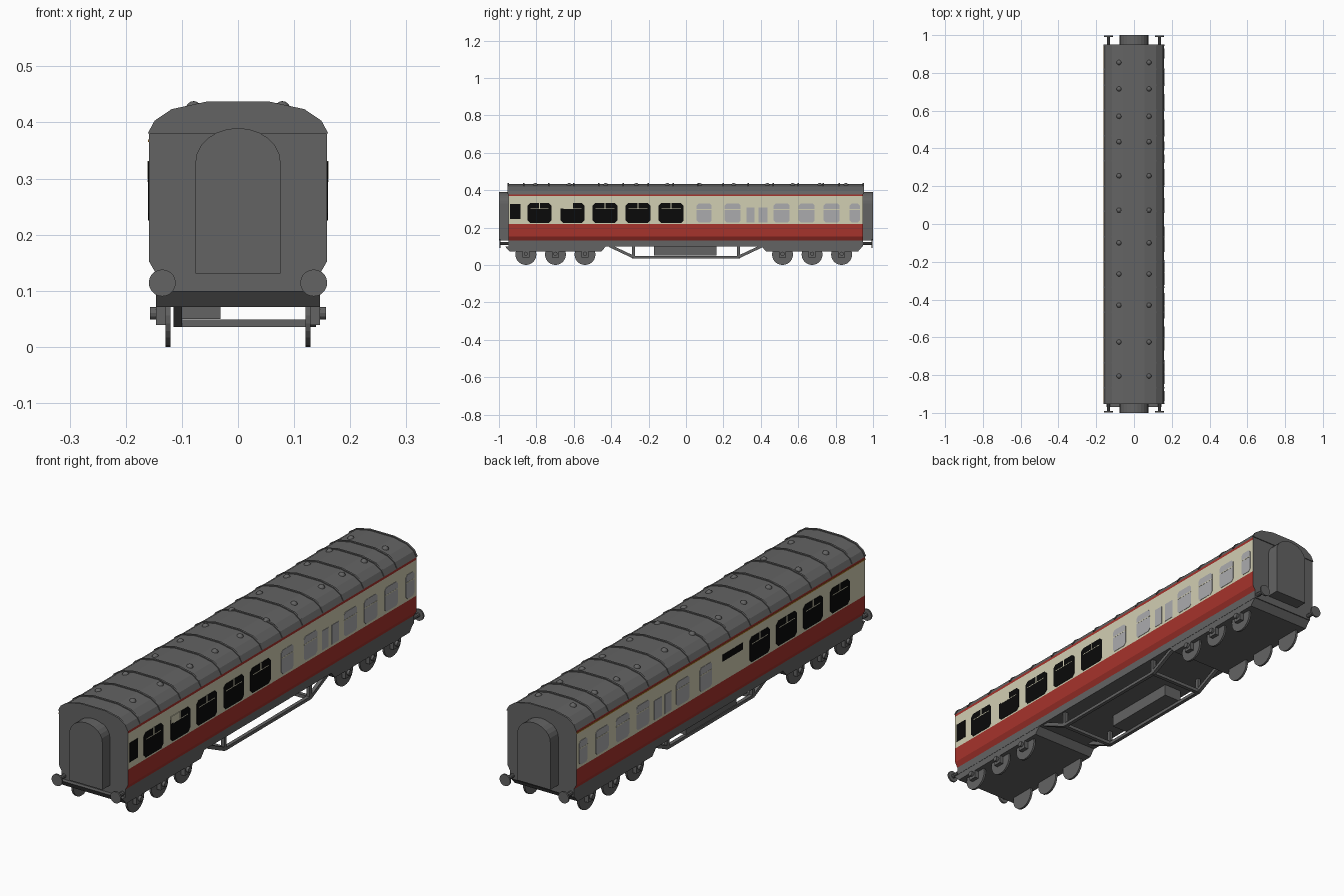
import bpy, bmesh, math
from mathutils import Vector

if "Cube" in bpy.data.objects:
    bpy.data.objects.remove(bpy.data.objects["Cube"])


def material(name, rgb):
    m = bpy.data.materials.new(name)
    m.diffuse_color = (*rgb, 1)
    m.use_nodes = True
    m.node_tree.nodes["Principled BSDF"].inputs["Base Color"].default_value = m.diffuse_color
    return m


GREY = material("dark grey", (0.125, 0.125, 0.125))
RED = material("carriage red", (0.38, 0.033, 0.025))
CREAM = material("cream", (0.64, 0.62, 0.45))
BLACK = material("window black", (0.003, 0.003, 0.003))
PALE = material("pale window grey", (0.41, 0.41, 0.42))
GOLD = material("gold line", (0.5, 0.22, 0.03))


def prism(name, pts, axis, a, b, mat):
    """Extrude a 2D outline along x (outline is y,z) or y (outline is x,z)."""
    bm = bmesh.new()
    def place(p, t):
        return (t, p[0], p[1]) if axis == 'x' else (p[0], t, p[1])
    lo = [bm.verts.new(place(p, a)) for p in pts]
    hi = [bm.verts.new(place(p, b)) for p in pts]
    n = len(pts)
    bm.faces.new(lo)
    bm.faces.new(hi)
    for i in range(n):
        j = (i + 1) % n
        bm.faces.new((lo[i], lo[j], hi[j], hi[i]))
    bmesh.ops.recalc_face_normals(bm, faces=bm.faces)
    me = bpy.data.meshes.new(name)
    bm.to_mesh(me)
    bm.free()
    me.materials.append(mat)
    ob = bpy.data.objects.new(name, me)
    bpy.context.collection.objects.link(ob)
    return ob


def rect(u0, u1, v0, v1, c=0.0):
    """Rectangle outline with optional cut corners."""
    if not c:
        return [(u0, v0), (u1, v0), (u1, v1), (u0, v1)]
    return [(u0 + c, v0), (u1 - c, v0), (u1, v0 + c), (u1, v1 - c),
            (u1 - c, v1), (u0 + c, v1), (u0, v1 - c), (u0, v0 + c)]


def circle(u, v, r, n=20):
    return [(u + r * math.cos(2 * math.pi * i / n), v + r * math.sin(2 * math.pi * i / n))
            for i in range(n)]


def mirrored(half):
    return half + [(-x, z) for x, z in reversed(half)]


def bar(name, p, q, x0, x1, w):
    """Straight bar in the y-z plane."""
    p, q = Vector(p), Vector(q)
    d = (q - p).normalized() * w / 2
    n = Vector((-d.y, d.x))
    return prism(name, [p + n, p - n, q - n, q + n], 'x', x0, x1, GREY)


# Body shell, coloured by height on the side faces
Y0, Y1 = -0.95, 0.947
roof = [(0.159, 0.378), (0.147, 0.400), (0.117, 0.420), (0.056, 0.433)]
half = [(0.147, 0.132), (0.159, 0.153), (0.159, 0.218), (0.159, 0.368)] + roof
body = prism("carriage_body", mirrored(half), 'y', Y0, Y1, GREY)
body.data.materials.append(RED)
body.data.materials.append(CREAM)
for f in body.data.polygons:
    if abs(f.normal.x) > 0.75 and f.center.z < 0.378:
        f.material_index = 2 if 0.218 < f.center.z < 0.368 else 1
prism("gold_line", rect(Y0, Y1, 0.365, 0.370), 'x', -0.1605, -0.158, GOLD)

# Roof ribs and end lips
rib = mirrored([(x * 1.012, 0.3 + (z - 0.3) * 1.03) for x, z in roof])
for i, y in enumerate([Y0, -0.868] + [-0.735 + 0.1336 * k for k in range(12)] + [0.82, Y1]):
    prism(f"roof_rib_{i}", rib, 'y', y - 0.004, y + 0.004, GREY)

# Roof ventilators
for y in (0.855, 0.715, 0.57, 0.435, 0.255, 0.073, -0.10, -0.265, -0.43, -0.625, -0.805):
    for x in (-0.079, 0.079):
        bpy.ops.mesh.primitive_uv_sphere_add(segments=12, ring_count=8, radius=0.014,
                                             location=(x, y, 0.424))
        vent = bpy.context.object
        vent.name = "roof_ventilator"
        vent.data.materials.append(GREY)
        bpy.ops.object.shade_smooth_by_angle()

# Windows on both sides
pale = [(0.057, 0.137), (0.206, 0.292), (0.468, 0.554), (0.602, 0.688), (0.736, 0.822),
        (0.875, 0.93), (0.324, 0.367), (0.388, 0.436)]
dark = [(-0.847, -0.72), (-0.67, -0.543), (-0.5, -0.366), (-0.323, -0.19), (-0.147, -0.013)]


def window(s, y0, y1, z0, z1, mat, c=0.0):
    prism("window", rect(y0, y1, z0, z1, c), 'x', s * 0.157, s * 0.1605, mat)


def glazing_bar(s, y0, y1, z0, z1):
    prism("glazing_bar", rect(y0, y1, z0, z1), 'x', s * 0.157, s * 0.1612, CREAM)


for s in (-1, 1):
    for i, (y0, y1) in enumerate(pale):
        small = y1 - y0 < 0.05
        window(s, y0, y1, 0.228, 0.308 if small else 0.328, PALE, 0 if small else 0.01)
        if not small:
            glazing_bar(s, y0, y1, 0.294, 0.298)
    for i, (y0, y1) in enumerate(dark):
        if s < 0 and i == 4:                      # only a top light here
            window(s, y0, y1, 0.300, 0.328, BLACK)
            continue
        window(s, y0, y1, 0.225, 0.33, BLACK, 0.013)
        m = (y0 + y1) / 2
        glazing_bar(s, m - 0.003, m + 0.003, 0.302, 0.331)
        glazing_bar(s, y0 + 0.015, y1 - 0.015, 0.299, 0.302)
window(1, -0.94, -0.885, 0.245, 0.325, BLACK)
glazing_bar(1, -0.67, -0.61, 0.302, 0.331)

# Arched gangways and buffers at both ends
arch = [(0.076 * math.cos(math.pi * i / 12), 0.328 + 0.062 * math.sin(math.pi * i / 12))
        for i in range(13)]
for s in (-1, 1):
    prism("gangway", [(-0.076, 0.131), (0.076, 0.131)] + arch, 'y', s * 0.94, s * 1.0, GREY)
    for x in (-0.135, 0.135):
        prism("buffer_head", circle(x, 0.114, 0.024), 'y', s * 0.991, s * 0.998, GREY)
        prism("buffer_shaft", circle(x, 0.114, 0.009, 10), 'y', s * 0.94, s * 0.992, GREY)

# Underframe
prism("underframe", rect(-0.147, 0.147, 0.099, 0.133), 'y', Y0, Y1, GREY)

# Six-wheel bogies
for yc in (-0.698, 0.674):
    d = -1 if yc < 0 else 1
    frame = [(yc + d * 0.27, 0.1), (yc + d * 0.245, 0.071), (yc - d * 0.245, 0.071),
             (yc - d * 0.27, 0.1)]
    prism("bogie_frame", frame, 'x', -0.146, 0.146, GREY)
    for dy in (-0.158, 0, 0.158):
        y = yc + dy
        for s in (-1, 1):
            prism("wheel", circle(y, 0.056, 0.056, 24), 'x', s * 0.120, s * 0.129, GREY)
            prism("axle_box", rect(y - 0.018, y + 0.018, 0.039, 0.073), 'x',
                  s * 0.129, s * 0.146, GREY)
            prism("axle_cap", circle(y, 0.06, 0.011, 12), 'x', s * 0.146, s * 0.157, GREY)

# Truss rods, cross bars and battery box
for x0, x1 in ((-0.115, -0.100), (0.124, 0.139)):
    bar("truss_rod", (-0.28, 0.042), (0.28, 0.042), x0, x1, 0.013)
    for s in (-1, 1):
        bar("truss_diagonal", (s * 0.28, 0.042), (s * 0.41, 0.103), x0, x1, 0.015)
        bar("truss_post", (s * 0.28, 0.037), (s * 0.28, 0.105), x0, x1, 0.015)
for s in (-1, 1):
    bar("cross_bar", (s * 0.28 - 0.008, 0.042), (s * 0.28 + 0.008, 0.042), -0.1, 0.125, 0.014)
prism("battery_box", rect(-0.172, 0.162, 0.050, 0.103), 'x', -0.113, -0.031, GREY)
